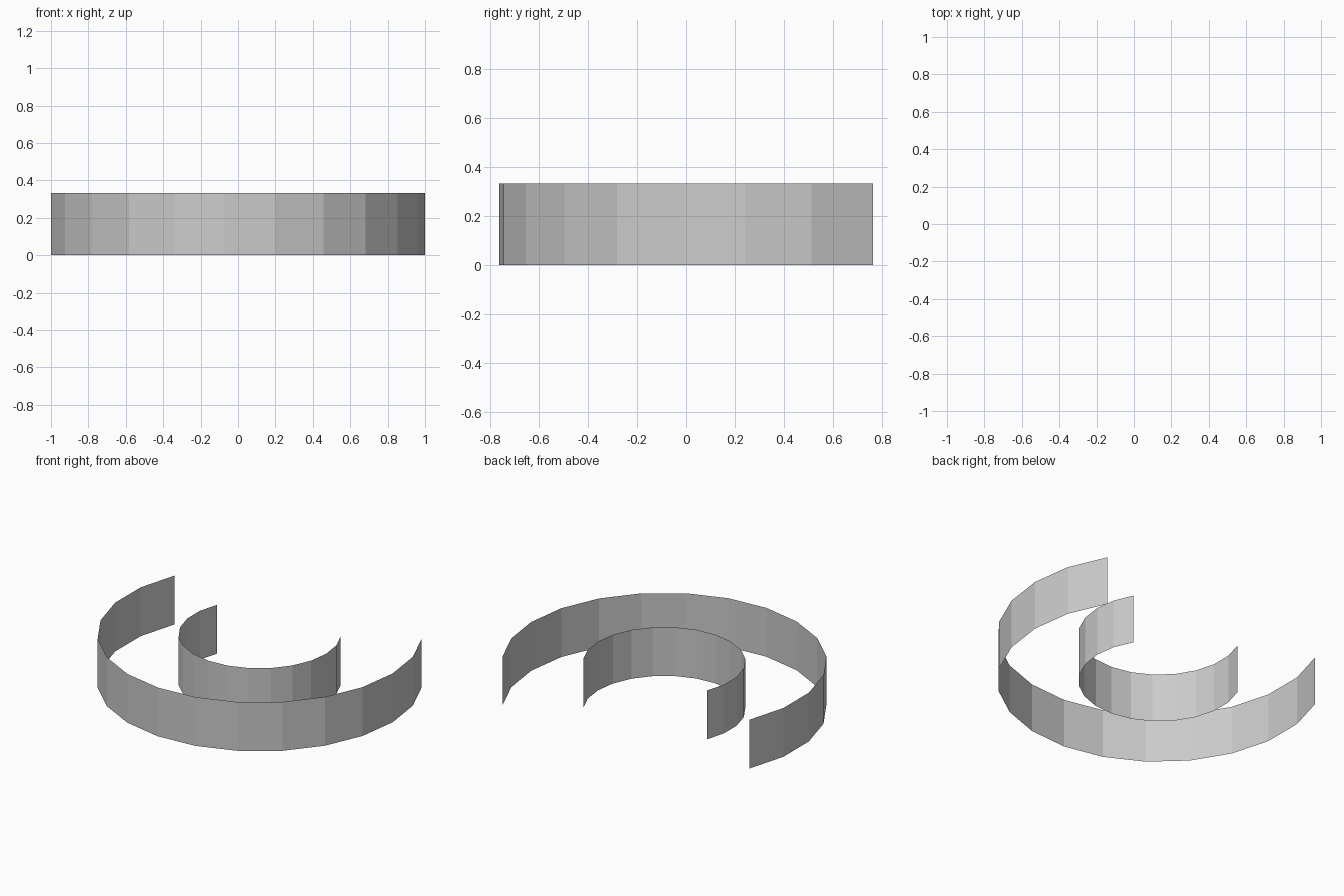
import bpy, bmesh
from math import cos, sin, tau

if "Cube" in bpy.data.objects:
    bpy.data.objects.remove(bpy.data.objects["Cube"])

SIDES = 23            # sides of a full ring
FIRST, LAST = -13, 2  # part of the ring that is kept
OUTER_R = 1.0047
HEIGHT = 0.333
CENTRE = (-0.0047, 0.240)


def arc_wall(name, radius):
    """Thin upright wall swept along an open arc."""
    bm = bmesh.new()
    ring = []
    for k in range(FIRST, LAST + 1):
        a = tau * k / SIDES
        ring.append(bm.verts.new((CENTRE[0] + radius * cos(a),
                                  CENTRE[1] + radius * sin(a), 0)))
    edges = [bm.edges.new(pair) for pair in zip(ring, ring[1:])]
    ext = bmesh.ops.extrude_edge_only(bm, edges=edges)
    top = [g for g in ext["geom"] if isinstance(g, bmesh.types.BMVert)]
    bmesh.ops.translate(bm, verts=top, vec=(0, 0, HEIGHT))
    # Faces point away from the arc centre
    bm.normal_update()
    for f in bm.faces:
        c = f.calc_center_median()
        if f.normal.x * (c.x - CENTRE[0]) + f.normal.y * (c.y - CENTRE[1]) < 0:
            f.normal_flip()
    mesh = bpy.data.meshes.new(name)
    bm.to_mesh(mesh)
    bm.free()
    obj = bpy.data.objects.new(name, mesh)
    bpy.context.collection.objects.link(obj)
    return obj


# Two concentric open walls
arc_wall("outer_wall", OUTER_R)
arc_wall("inner_wall", OUTER_R / 2)
